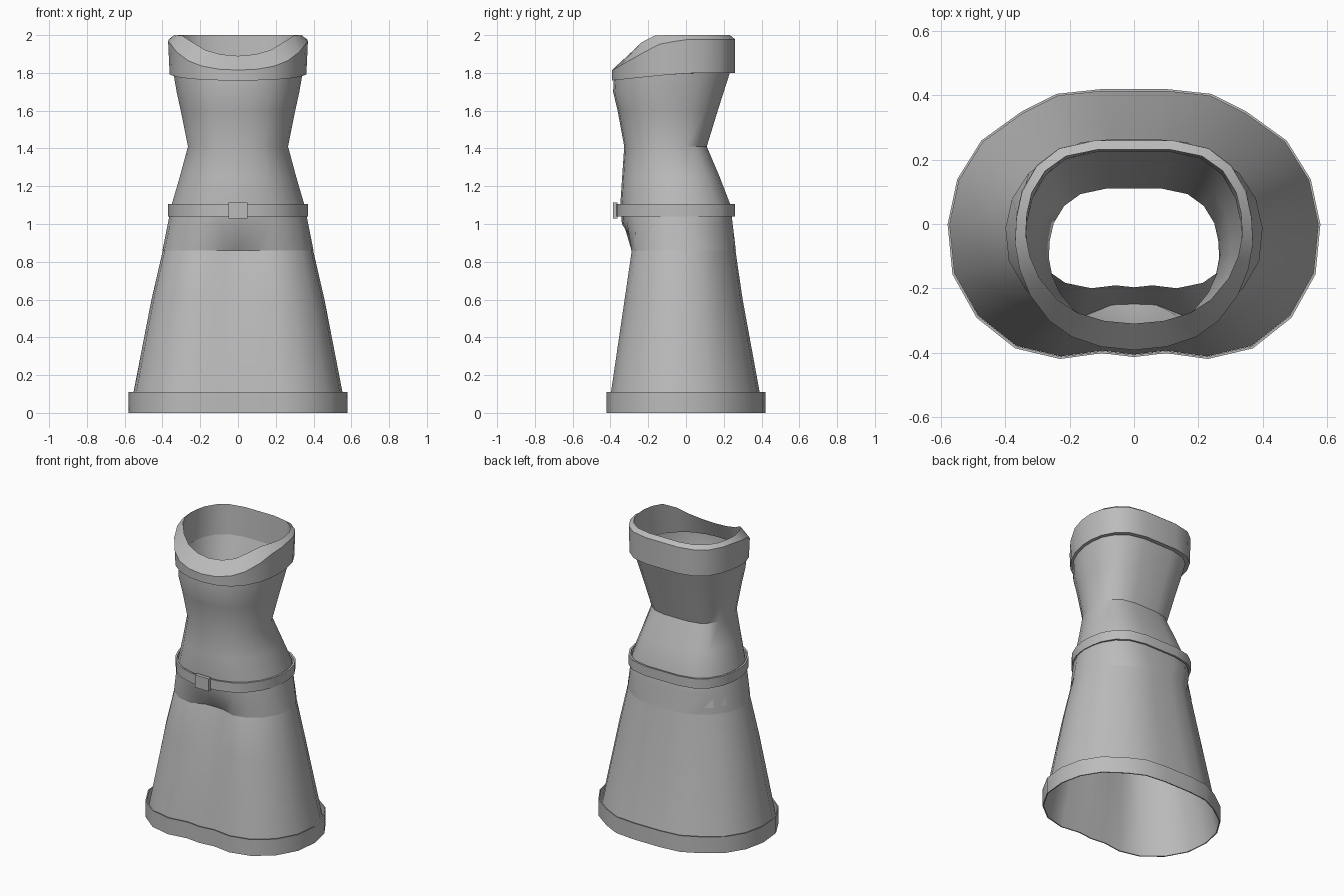
import bpy, bmesh

if "Cube" in bpy.data.objects:
    bpy.data.objects.remove(bpy.data.objects["Cube"])

grey = bpy.data.materials.new("grey_cloth")
grey.diffuse_color = (0.5, 0.5, 0.5, 1)
grey.use_nodes = True
grey.node_tree.nodes["Principled BSDF"].inputs["Base Color"].default_value = grey.diffuse_color

# Right-hand half sections, back to front: wavy skirt and rounder bodice
SKIRT = [(.10, .42), (.24, .405), (.35, .35), (.475, .26), (.55, .14), (.58, 0),
         (.565, -.155), (.49, -.29), (.37, -.385), (.23, -.418), (.10, -.40), (0, -.412)]
BODICE = [(.12, .26), (.23, .235), (.30, .18), (.345, .10), (.362, .02), (.366, -.06),
          (.352, -.14), (.32, -.22), (.26, -.30), (.19, -.35), (.10, -.38), (0, -.39)]


def unit(half):
    w = max(p[0] for p in half)
    lo, hi = min(p[1] for p in half), max(p[1] for p in half)
    return [(x / w, (y - lo) / (hi - lo)) for x, y in half]


SKIRT, BODICE = unit(SKIRT), unit(BODICE)


def ring(z, w, front, back, mix=1.0, dent=0.0):
    """Closed mirrored section; z is a number or a function of y."""
    half = []
    for i, ((xa, ta), (xb, tb)) in enumerate(zip(SKIRT, BODICE)):
        x = (xa + (xb - xa) * mix) * w
        y = front + (ta + (tb - ta) * mix) * (back - front)
        y += dent * {11: 1.0, 10: 0.7}.get(i, 0)
        half.append((x, y, z(y) if callable(z) else z))
    return half + [(-x, y, h) for x, y, h in half[-2::-1]]


def loft(name, rings, closed=False, angle=0.6):
    bm = bmesh.new()
    rows = [[bm.verts.new(p) for p in r] for r in rings]
    pairs = list(zip(rows, rows[1:]))
    if closed:
        pairs.append((rows[-1], rows[0]))
    n = len(rows[0])
    for a, b in pairs:
        for i in range(n):
            j = (i + 1) % n
            bm.faces.new((a[j], a[i], b[i], b[j]))
    return finish(name, bm, angle)


def finish(name, bm, angle):
    bmesh.ops.recalc_face_normals(bm, faces=bm.faces)
    me = bpy.data.meshes.new(name)
    bm.to_mesh(me)
    bm.free()
    me.materials.append(grey)
    ob = bpy.data.objects.new(name, me)
    bpy.context.collection.objects.link(ob)
    bpy.ops.object.select_all(action='DESELECT')
    ob.select_set(True)
    bpy.context.view_layer.objects.active = ob
    bpy.ops.object.shade_smooth_by_angle(angle=angle)
    return ob


def band(name, z0, z1, w, front, back, mix, t):
    """Thin upright strip around the body."""
    outer = [ring(z, w, front, back, mix) for z in (z0, z1)]
    inner = [ring(z, w - t, front + t, back - t, mix) for z in (z1, z0)]
    return loft(name, outer + inner, closed=True)


# Flared skirt, its waist tucked inside the bodice
loft("skirt", [ring(0, .573, -.412, .413, 0), ring(.11, .553, -.397, .39, 0),
               ring(.6, .458, -.325, .30, 0), ring(.86, .398, -.287, .262, 0, .035),
               ring(1.08, .335, -.20, .225, 0)])

# Fitted bodice with narrow waist
loft("bodice", [ring(.86, .40, -.288, .264, 0, .035), ring(1.0, .372, -.34, .247, .8),
                ring(1.1, .352, -.348, .236), ring(1.25, .308, -.338, .178),
                ring(1.41, .265, -.327, .11), ring(1.6, .303, -.362, .168),
                ring(1.7, .325, -.386, .20), ring(1.80, .342, -.38, .232)])

# Hem strip and belt
band("hem_band", 0, .11, .58, -.42, .42, 0, .007)
band("belt", 1.04, 1.105, .37, -.372, .26, 1, .012)

# Belt buckle
bm = bmesh.new()
bmesh.ops.create_cube(bm, size=1)
bmesh.ops.scale(bm, vec=(.10, .025, .085), verts=bm.verts)
bmesh.ops.translate(bm, vec=(0, -.374, 1.072), verts=bm.verts)
finish("buckle", bm, .5)


# Heights of the collar edges along its depth
def curve(points):
    def f(y):
        for (a, za), (b, zb) in zip(points, points[1:]):
            if y <= b:
                return za + (zb - za) * max(0, (y - a) / (b - a))
        return points[-1][1]
    return f


bottom = curve([(-.39, 1.76), (-.1, 1.79), (.05, 1.80)])
shoulder = curve([(-.39, 1.815), (-.3, 1.865), (-.15, 1.95), (0, 1.978)])
rim = curve([(-.31, 1.89), (-.2, 1.995), (-.1, 2.0)])
inside = curve([(-.39, 1.77), (.05, 1.80)])

# Folded collar dipping at the front
loft("collar", [ring(bottom, .362, -.392, .26), ring(shoulder, .37, -.392, .26),
                ring(rim, .337, -.31, .232), ring(inside, .335, -.365, .225)],
     closed=True, angle=.5)
